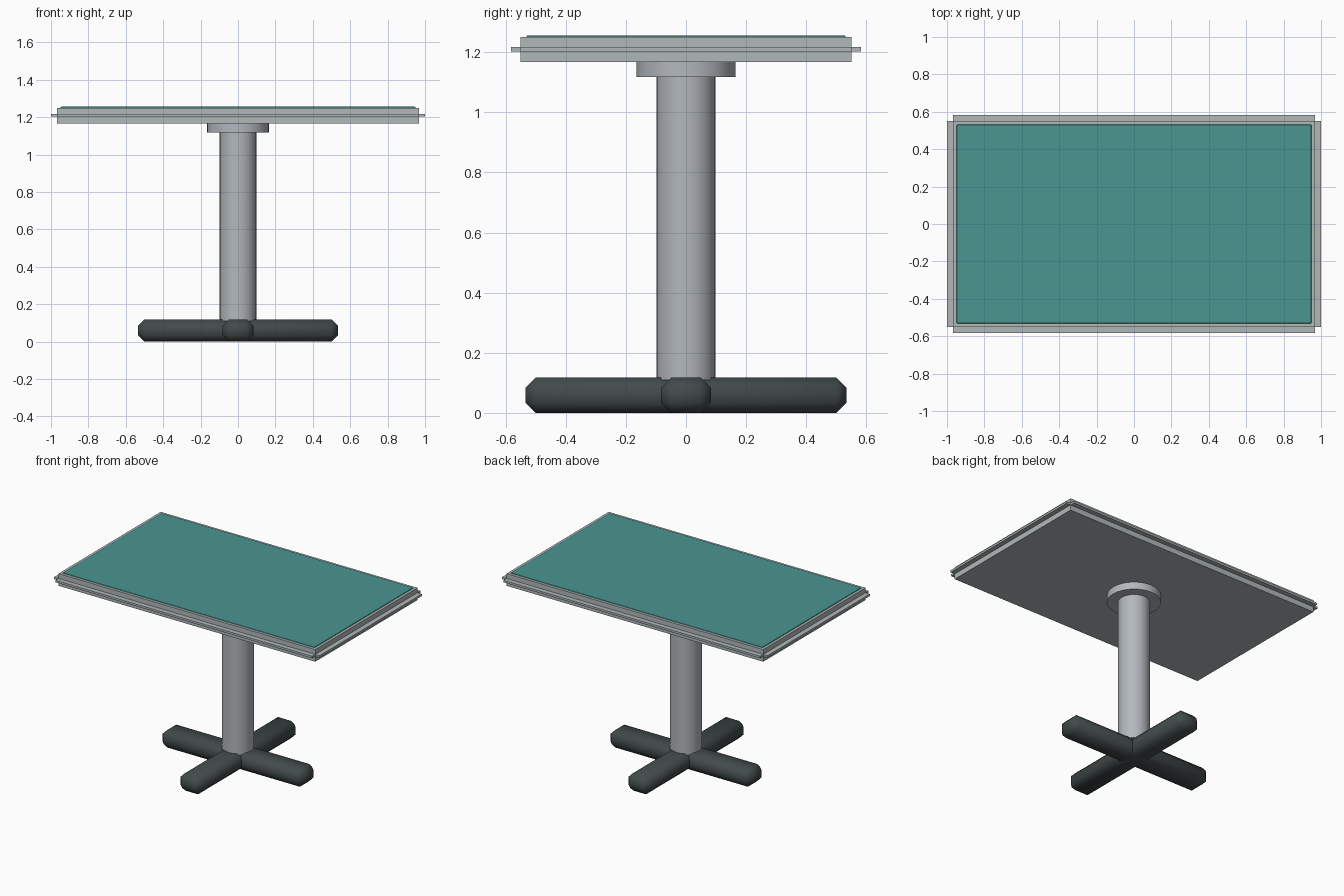
import bpy
import math

cube = bpy.data.objects.get("Cube")
if cube:
    bpy.data.objects.remove(cube, do_unlink=True)


def material(name, rgb):
    mat = bpy.data.materials.new(name)
    mat.use_nodes = True
    mat.diffuse_color = (*rgb, 1)
    bsdf = next(n for n in mat.node_tree.nodes if n.type == 'BSDF_PRINCIPLED')
    bsdf.inputs["Base Color"].default_value = (*rgb, 1)
    return mat


frame_grey = material("frame grey", (0.44, 0.48, 0.48))
steel = material("steel", (0.45, 0.48, 0.51))
teal = material("teal", (0.07, 0.30, 0.28))
charcoal = material("charcoal", (0.054, 0.068, 0.068))


def bevel(obj, width, segments=1):
    mod = obj.modifiers.new("bevel", 'BEVEL')
    mod.width = width
    mod.segments = segments
    bpy.ops.object.modifier_apply(modifier=mod.name)


def box(name, half_x, half_y, bottom, top, mat, x=0, y=0):
    """Box given by its half sizes, height range and centre."""
    bpy.ops.mesh.primitive_cube_add(size=2, location=(x, y, (bottom + top) / 2))
    obj = bpy.context.object
    obj.name = name
    obj.scale = (half_x, half_y, (top - bottom) / 2)
    bpy.ops.object.transform_apply(location=False, rotation=False, scale=True)
    obj.data.materials.append(mat)
    return obj


def cylinder(name, radius, bottom, top, mat):
    bpy.ops.mesh.primitive_cylinder_add(
        vertices=32, radius=radius, depth=top - bottom,
        location=(0, 0, (bottom + top) / 2))
    obj = bpy.context.object
    obj.name = name
    obj.data.materials.append(mat)
    bpy.ops.object.shade_smooth_by_angle(angle=math.radians(40))
    return obj


# Crossed feet with chamfered, softly shaded edges
for name, size in (("foot_bar_across", (0.534, 0.083)),
                   ("foot_bar_lengthwise", (0.083, 0.534))):
    bar = box(name, *size, 0, 0.118, charcoal)
    bevel(bar, 0.034)
    bpy.ops.object.shade_smooth()

# Column and mounting flange
cylinder("column", 0.098, 0.11, 1.13, steel)
cylinder("mounting_flange", 0.165, 1.118, 1.168, steel)

# Table top slab
box("tabletop", 0.967, 0.55, 1.167, 1.25, frame_grey)

# Thin rails along the four edges, leaving the corners open
for side, word in ((-1, "right"), (1, "left")):
    box(word + "_rail", 0.018, 0.55, 1.203, 1.217, frame_grey, x=side * 0.982)
for side, word in ((-1, "front"), (1, "back")):
    box(word + "_rail", 0.967, 0.018, 1.203, 1.217, frame_grey, y=side * 0.565)

# Coloured surface pad with rounded corners
pad = box("surface_pad", 0.949, 0.532, 1.235, 1.256, teal)
bevel(pad, 0.006, 2)
